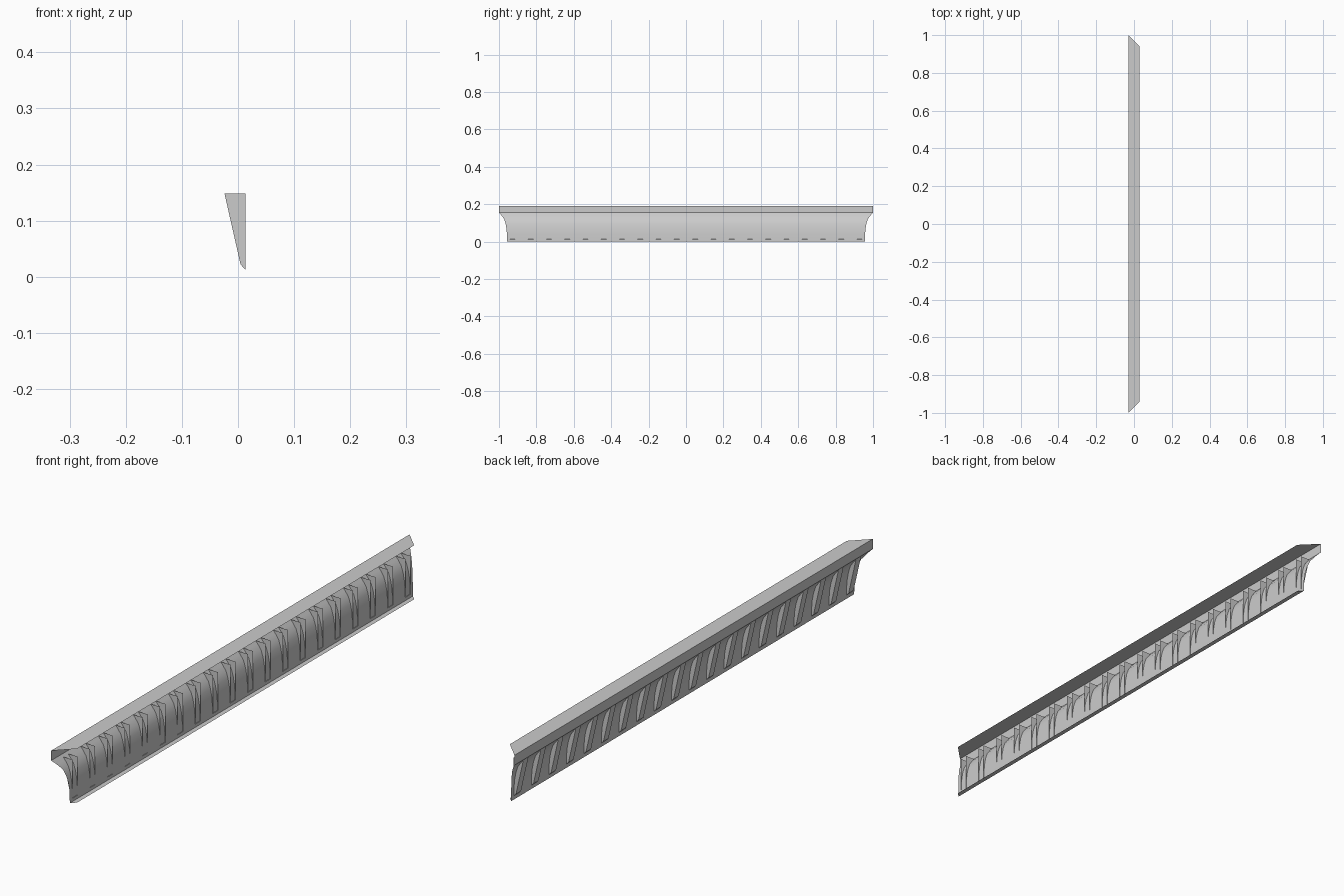
import bpy, bmesh, math

cube = bpy.data.objects.get("Cube")
if cube:
    bpy.data.objects.remove(cube, do_unlink=True)

stone = bpy.data.materials.new("light_grey_stone")
stone.use_nodes = True
GREY = (0.6, 0.6, 0.6, 1)
stone.diffuse_color = GREY
stone.node_tree.nodes["Principled BSDF"].inputs["Base Color"].default_value = GREY

BACK = -0.03      # face of the fascia, where the miter reaches full length
COUNT = 20        # number of brackets
HALF_WIDTH = 0.014


def make_object(name, bm):
    mesh = bpy.data.meshes.new(name)
    bm.to_mesh(mesh)
    bm.free()
    mesh.materials.append(stone)
    obj = bpy.data.objects.new(name, mesh)
    bpy.context.collection.objects.link(obj)
    return obj


def mitered_strip(name, profile):
    """Sweep an open (x, z) profile along y with 45 degree mitered ends."""
    bm = bmesh.new()
    rows = []
    for x, z in profile:
        end = 1 - (x - BACK)
        rows.append([bm.verts.new((x, s * end, z)) for s in (-1, 1)])
    for a, b in zip(rows, rows[1:]):
        bm.faces.new((a[0], b[0], b[1], a[1]))
    return make_object(name, bm)


# Flat cap and the upright fascia below it
mitered_strip("cap_and_fascia", [(0.03, 0.19), (BACK, 0.19), (BACK, 0.155)])

# Concave cove, running down to a narrow flat return at the foot
cove = mitered_strip("cove", [(BACK, 0.155), (-0.016, 0.139), (-0.003, 0.121),
                              (0.005, 0.097), (0.010, 0.070), (0.0125, 0.040),
                              (0.013, 0), (0.03, 0)])
bpy.ops.object.select_all(action="DESELECT")
bpy.context.view_layer.objects.active = cove
cove.select_set(True)
bpy.ops.object.shade_smooth_by_angle(angle=math.radians(35))

# Row of hollow tapered brackets, open towards the wall
bm = bmesh.new()
outline = [(0.0138, 0.148), (-0.024, 0.148), (0.0045, 0.022), (0.0138, 0.012)]
for i in range(COUNT):
    y = -0.928 + 1.856 * i / (COUNT - 1)
    right, left = [[bm.verts.new((x, y + s * HALF_WIDTH, z)) for x, z in outline]
                   for s in (-1, 1)]
    bm.faces.new(right)
    bm.faces.new(reversed(left))
    for j in (1, 2):
        bm.faces.new((right[j], left[j], left[j + 1], right[j + 1]))
bmesh.ops.recalc_face_normals(bm, faces=bm.faces)
make_object("brackets", bm)
